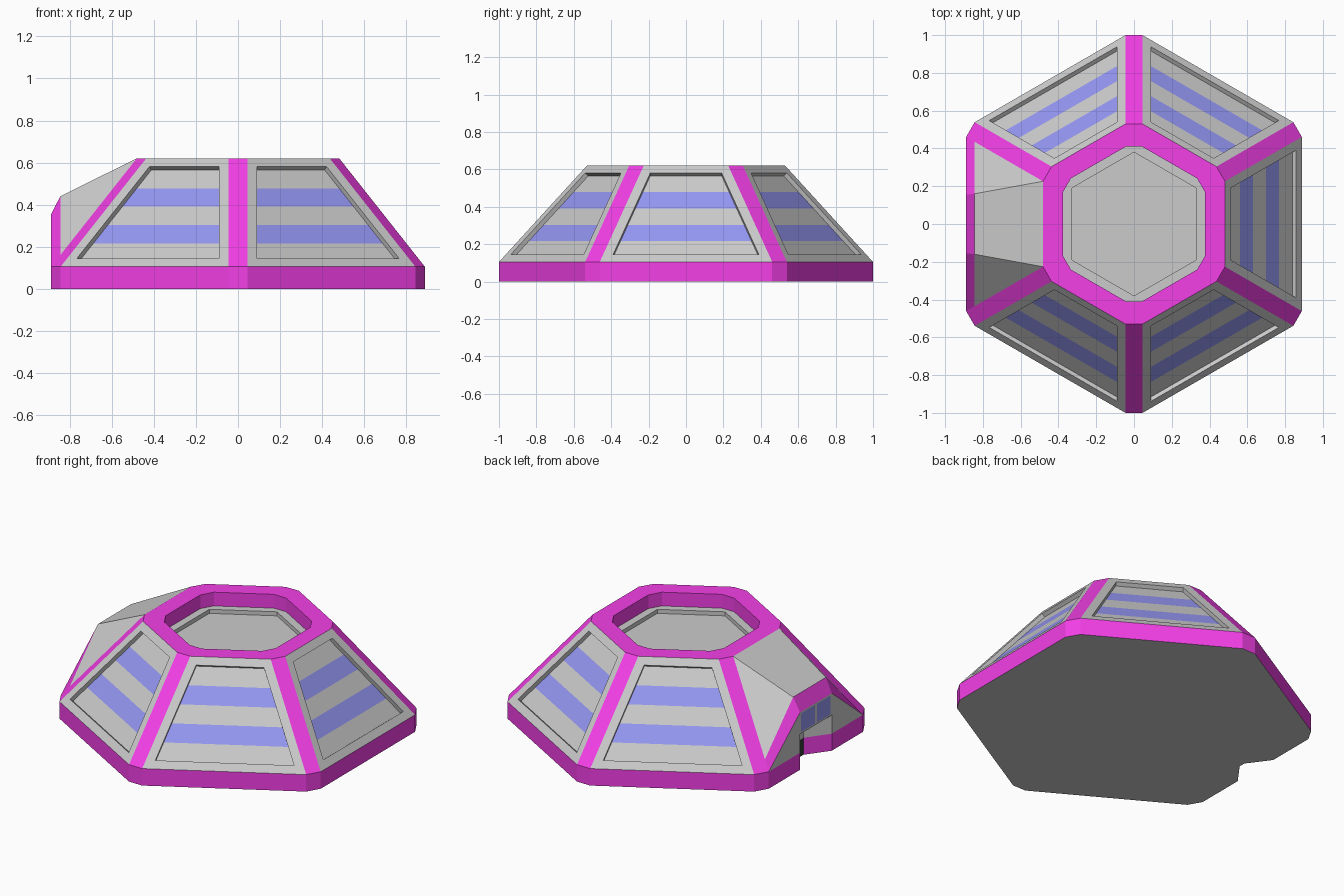
import bpy, bmesh
from math import cos, sin, radians
from mathutils import Vector as V

if "Cube" in bpy.data.objects:
    bpy.data.objects.remove(bpy.data.objects["Cube"])


def material(name, rgb):
    m = bpy.data.materials.new(name)
    m.diffuse_color = (*rgb, 1)
    m.use_nodes = True
    m.node_tree.nodes["Principled BSDF"].inputs["Base Color"].default_value = m.diffuse_color
    return m


MAGENTA = material("magenta_trim", (0.9, 0.05, 0.8))
BLUE = material("blue_panel", (0.3, 0.31, 0.9))
DARK = material("dark_gap", (0.03, 0.05, 0.03))


def build(faces, ref=(0, 0, 0.3), toward=False):
    """Mesh from polygons, normals facing away from (or toward) a point."""
    bm = bmesh.new()
    for pts in faces:
        f = bm.faces.new([bm.verts.new(p) for p in pts])
        f.normal_update()
        d = f.normal.dot(f.calc_center_median() - V(ref))
        if (d < 0) != toward:
            f.normal_flip()
    bmesh.ops.remove_doubles(bm, verts=bm.verts, dist=1e-4)
    return bm


def finish(name, bm, mat=None):
    me = bpy.data.meshes.new(name)
    bm.to_mesh(me)
    bm.free()
    if mat:
        me.materials.append(mat)
    ob = bpy.data.objects.new(name, me)
    bpy.context.collection.objects.link(ob)


def sheet(name, faces, mat=None, **kw):
    finish(name, build(faces, **kw), mat)


def ring(r, z, w=0.045):
    """Hexagon with clipped corners: 12 points, corner k is points 2k and 2k+1."""
    out = []
    for k in range(6):
        a = radians(30 + 60 * k)
        for s in (-w, w):
            out.append(V((r * cos(a) - s * sin(a), r * sin(a) + s * cos(a), z)))
    return out


def at(p, z):
    return V((p[0], p[1], z))


def flip(p):
    return V((p[0], -p[1], p[2]))


def both(faces):
    return faces + [[flip(p) for p in f] for f in faces]


SKIRT, TOP, WELL, PIT = 0.105, 0.62, 0.535, 0.51
low, high = ring(1, SKIRT), ring(0.53, TOP)
FX = low[5].x

# Skirt and underside, with the V-shaped entrance notch
notch = [V((FX, 0.155, 0)), V((-0.79, 0.02, 0)), V((-0.79, -0.02, 0)), V((FX, -0.155, 0))]
outline = low[:6] + notch + low[6:]
n = len(outline)
sides = [[at(p, 0), at(q, 0), at(q, SKIRT), at(p, SKIRT)]
         for p, q in zip(outline, outline[1:] + outline[:1])]
gap = sides.pop(7)
sheet("skirt", sides, MAGENTA)
sheet("entrance_gap", [gap], DARK)
sheet("underside", [[at(p, 0) for p in outline]])

# Corner beams
sheet("corner_beams", [[low[2*k], low[2*k+1], high[2*k+1], high[2*k]] for k in range(6)], MAGENTA)

# Sloping wall panels: frame, recess and five alternating bands
for k in (0, 1, 3, 4, 5):
    i, j = 2 * k + 1, (2 * k + 2) % 12
    bm = build([[low[i], low[j], high[j], high[i]]])
    face = bm.faces[:][0]
    bmesh.ops.inset_individual(bm, faces=[face], thickness=0.05, use_even_offset=True)
    bmesh.ops.inset_individual(bm, faces=[face], thickness=0.0, depth=-0.025)
    tangent = low[j] - low[i]
    co = sorted((v.co.copy() for v in face.verts), key=lambda c: c.z)
    b = sorted(co[:2], key=tangent.dot)
    t = sorted(co[2:], key=tangent.dot)
    bmesh.ops.delete(bm, geom=[face], context='FACES_ONLY')
    finish(f"wall_frame_{k}", bm)
    bands = []
    for s in range(5):
        u, v = s / 5, (s + 1) / 5
        bands.append([b[0].lerp(t[0], u), b[1].lerp(t[1], u),
                      b[1].lerp(t[1], v), b[0].lerp(t[0], v)])
    sheet(f"wall_grey_bands_{k}", bands[0::2])
    sheet(f"wall_blue_bands_{k}", bands[1::2], BLUE)

# Roof rim and the inner wall of the roof well
inner = ring(0.41, TOP, 0.042)
rim = []
for i in range(12):
    j = (i + 1) % 12
    rim.append([high[i], high[j], inner[j], inner[i]])
    rim.append([inner[i], inner[j], at(inner[j], WELL), at(inner[i], WELL)])
sheet("roof_rim", rim, MAGENTA, ref=(0, 0, 5), toward=True)

# Roof floor with a shallow sharp-cornered hexagonal pit
hexa = [V((0.38 * cos(radians(30 + 60*k)), 0.38 * sin(radians(30 + 60*k)), WELL)) for k in range(6)]
w = [at(p, WELL) for p in inner]
floor = [[at(p, PIT) for p in hexa]]
for k in range(6):
    m = (k + 1) % 6
    floor.append([w[2*k], w[2*k+1], hexa[k]])
    floor.append([w[2*k+1], w[2*m], hexa[m], hexa[k]])
    floor.append([hexa[k], hexa[m], at(hexa[m], PIT), at(hexa[k], PIT)])
sheet("roof_floor", floor, ref=(0, 0, 5), toward=True)

# Entrance hood: roof, cheeks, and bevelled arch trim
A, E = high[5], low[5]
B = V((-0.845, 0.16, 0.44))
C = A.lerp(E, (-0.845 - A.x) / (E.x - A.x))
D = V((FX, 0.155, 0.355))
F = at(D, SKIRT)
sheet("hood", [[A, B, flip(B), flip(A)]] + both([[A, B, C]]), ref=(-0.4, 0, 0.1))
sheet("hood_trim", [[B, flip(B), flip(D), D]] + both([[B, C, E, D]]), MAGENTA, ref=(-0.4, 0, 0.1))
sheet("hood_front", both([[E, D, F]]))

# Entrance windows: two panes in a thin frame
SILL = 0.22
bm = build(both([[at(D, SILL), D, V((FX, 0, 0.355)), V((FX, 0, SILL))]]))
panes = bm.faces[:]
bmesh.ops.inset_individual(bm, faces=panes, thickness=0.01, use_even_offset=True)
glass = [[v.co.copy() for v in f.verts] for f in panes]
bmesh.ops.delete(bm, geom=panes, context='FACES_ONLY')
finish("window_frame", bm)
sheet("window_panes", glass, BLUE)

# Alcove under the windows
alcove = [[at(p, SKIRT), at(q, SKIRT), at(q, SILL), at(p, SILL)] for p, q in zip(notch, notch[1:])]
alcove.append([at(p, SILL) for p in notch])
sheet("alcove", alcove, ref=(-0.5, 0, 0.3))
